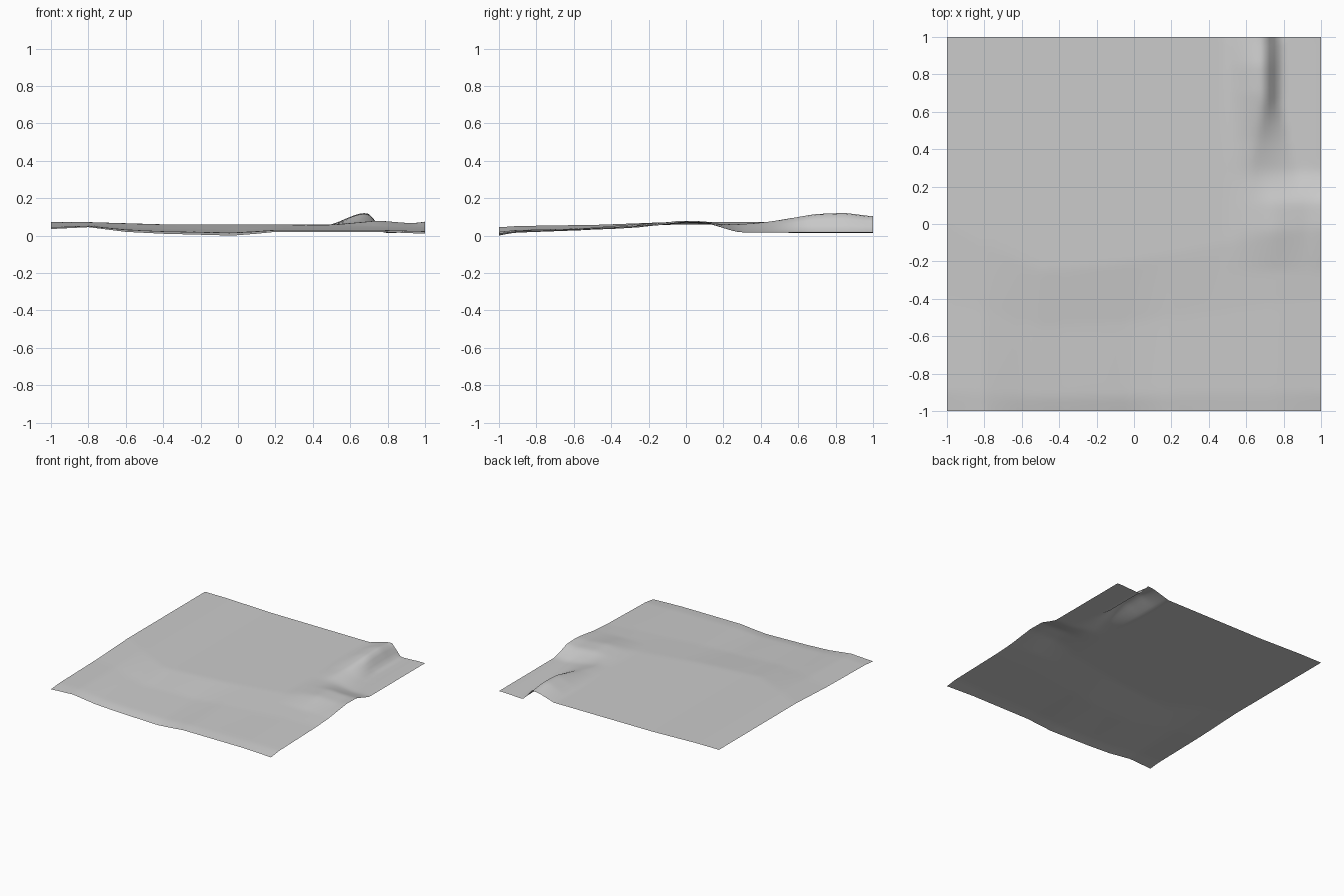
import bpy
import bmesh
from math import radians

default_cube = bpy.data.objects.get("Cube")
if default_cube:
    bpy.data.objects.remove(default_cube, do_unlink=True)


def profile(value, points):
    """Piecewise linear height along a short list of (position, height) points."""
    if value <= points[0][0]:
        return points[0][1]
    for (start, low), (end, high) in zip(points, points[1:]):
        if value <= end:
            return low + (high - low) * (value - start) / (end - start)
    return points[-1][1]


def ramp(value, start, end):
    """Zero before start, one after end, straight in between."""
    return min(1.0, max(0.0, (value - start) / (end - start)))


def mix(first, second, factor):
    return first + (second - first) * factor


# Heights along the front edge and across the plateau
FRONT_EDGE = [(-1, .035), (-.8, .045), (-.6, .02), (-.4, .01), (-.03, 0),
              (.1, .01), (.2, .02), (.75, .02), (1, .01)]
PLATEAU = [(-1, .072), (-.8, .072), (-.4, .06), (.5, .058), (1, .06)]

# Depth of the front slope, and its rise from valley to plateau
SLOPE_DEPTH = [(-1, 1), (-.5, .75), (0, .8), (1, 1)]
SLOPE_RISE = [(0, 0), (.1, .25), (.6, .5), (1, 1)]

# Low swell on the right, and the ridge running to the back edge
SWELL_ACROSS = [(.5, 0), (.75, .022), (.93, .006), (1, .015)]
SWELL_ALONG = [(-.25, 0), (-.03, 1), (.1, .8), (.3, 0)]
RIDGE_ACROSS = [(.5, 0), (.64, .9), (.7, 1)]
RIDGE_ALONG = [(.25, 0), (.45, .02), (.6, .045), (.7, .06), (.85, .066), (1, .046)]


def ground_height(x, y):
    # Front slope climbing to the plateau
    climb = profile((y + 1) / profile(x, SLOPE_DEPTH), SLOPE_RISE)
    height = mix(profile(x, FRONT_EDGE), profile(x, PLATEAU), climb)
    height += profile(x, SWELL_ACROSS) * profile(y, SWELL_ALONG)
    height += profile(x, RIDGE_ACROSS) * profile(y, RIDGE_ALONG)

    # Sunken corner beyond the ridge; its bank is steeper toward the back
    steepness = ramp(y, .3, .65)
    bank = ramp(x, mix(.62, .7, steepness), mix(.87, .78, steepness))
    floor = .02 - .007 * ramp(x, .95, .8)
    return mix(height, floor, bank * ramp(y, .12, .28))


# Terrain sheet
mesh = bpy.data.meshes.new("terrain")
bm = bmesh.new()
bmesh.ops.create_grid(bm, x_segments=80, y_segments=80, size=1)
for vert in bm.verts:
    vert.co.z = ground_height(vert.co.x, vert.co.y)

# Soften interior creases while keeping the outline
inner = [v for v in bm.verts if not v.is_boundary]
for _ in range(2):
    bmesh.ops.smooth_vert(bm, verts=inner, factor=.5, use_axis_z=True)
bm.to_mesh(mesh)
bm.free()

terrain = bpy.data.objects.new("terrain", mesh)
bpy.context.collection.objects.link(terrain)

# Plain grey ground
grey = bpy.data.materials.new("light grey")
grey.use_nodes = True
color = (.6, .6, .6, 1)
grey.diffuse_color = color
grey.node_tree.nodes["Principled BSDF"].inputs["Base Color"].default_value = color
mesh.materials.append(grey)

bpy.ops.object.select_all(action="DESELECT")
terrain.select_set(True)
bpy.context.view_layer.objects.active = terrain
bpy.ops.object.shade_smooth_by_angle(angle=radians(60))
